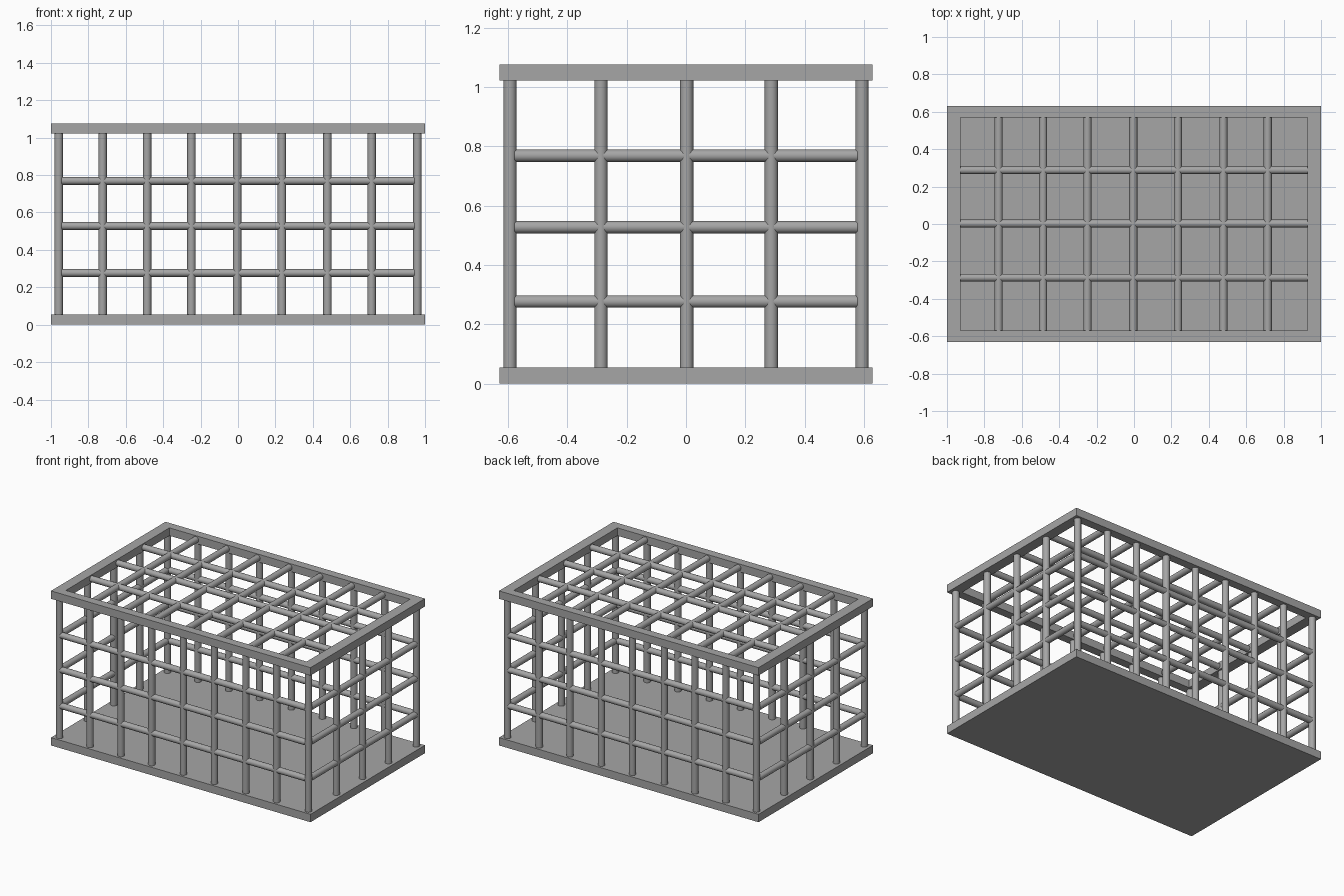
import bpy, bmesh
from mathutils import Vector

if "Cube" in bpy.data.objects:
    bpy.data.objects.remove(bpy.data.objects["Cube"])

W, D, H = 1.0, 0.63, 1.077       # half width, half depth, height
T = 0.055                        # slab and frame thickness
PX, PY = 0.959, 0.594            # wall planes
XS = [-0.724, -0.486, -0.249, -0.004, 0.235, 0.478, 0.715]
YS = [-0.287, 0.002, 0.288]
ZS = [0.277, 0.528, 0.769]

grey = bpy.data.materials.new("dark_grey")
grey.diffuse_color = (0.38, 0.38, 0.38, 1)
grey.use_nodes = True
grey.node_tree.nodes["Principled BSDF"].inputs["Base Color"].default_value = grey.diffuse_color


def finish(bm, name):
    me = bpy.data.meshes.new(name)
    bm.to_mesh(me)
    bm.free()
    me.materials.append(grey)
    ob = bpy.data.objects.new(name, me)
    bpy.context.collection.objects.link(ob)
    return ob


def bars(name, segments, r):
    """Round bars between pairs of points, joined in one object."""
    bm = bmesh.new()
    for a, b in segments:
        a, b = Vector(a), Vector(b)
        d = b - a
        m = d.to_track_quat('Z', 'Y').to_matrix().to_4x4()
        m.translation = (a + b) / 2
        bmesh.ops.create_cone(bm, cap_ends=True, segments=20, radius1=r,
                              radius2=r, depth=d.length, matrix=m)
    ob = finish(bm, name)
    bpy.ops.object.select_all(action='DESELECT')
    ob.select_set(True)
    bpy.context.view_layer.objects.active = ob
    bpy.ops.object.shade_smooth_by_angle()


# solid floor slab
bm = bmesh.new()
bmesh.ops.create_cube(bm, size=1)
for v in bm.verts:
    v.co = (v.co.x * 2 * W, v.co.y * 2 * D, (v.co.z + 0.5) * T)
finish(bm, "floor_slab")

# open rectangular top frame
bm = bmesh.new()
corners = [(-1, -1), (1, -1), (1, 1), (-1, 1)]
rings = [[bm.verts.new((sx * x, sy * y, z)) for sx, sy in corners]
         for x, y, z in ((W, D, H - T), (W, D, H),
                         (0.928, 0.57, H), (0.928, 0.57, H - T))]
for k in range(4):
    a, b = rings[k], rings[(k + 1) % 4]
    for i in range(4):
        j = (i + 1) % 4
        bm.faces.new((a[i], a[j], b[j], b[i]))
bmesh.ops.recalc_face_normals(bm, faces=bm.faces)
finish(bm, "top_frame")

# upright bars around the perimeter, corners included
feet = [(x, s * PY) for s in (-1, 1) for x in [-PX] + XS + [PX]]
feet += [(s * PX, y) for s in (-1, 1) for y in YS]
bars("upright_bars", [((x, y, T - 0.005), (x, y, H - T + 0.005)) for x, y in feet], 0.0225)

# horizontal bars on the four walls
rails = []
for z in ZS:
    for s in (-1, 1):
        rails.append(((-0.945, s * PY, z), (0.945, s * PY, z)))
        rails.append(((s * PX, -0.578, z), (s * PX, 0.578, z)))
bars("wall_rails", rails, 0.021)

# roof grid inside the top frame
zr = H - T / 2
roof = [((x, -0.575, zr), (x, 0.575, zr)) for x in XS]
bars("roof_cross_bars", roof, 0.0215)
roof = [((-0.933, y, zr), (0.933, y, zr)) for y in YS]
bars("roof_long_bars", roof, 0.021)
